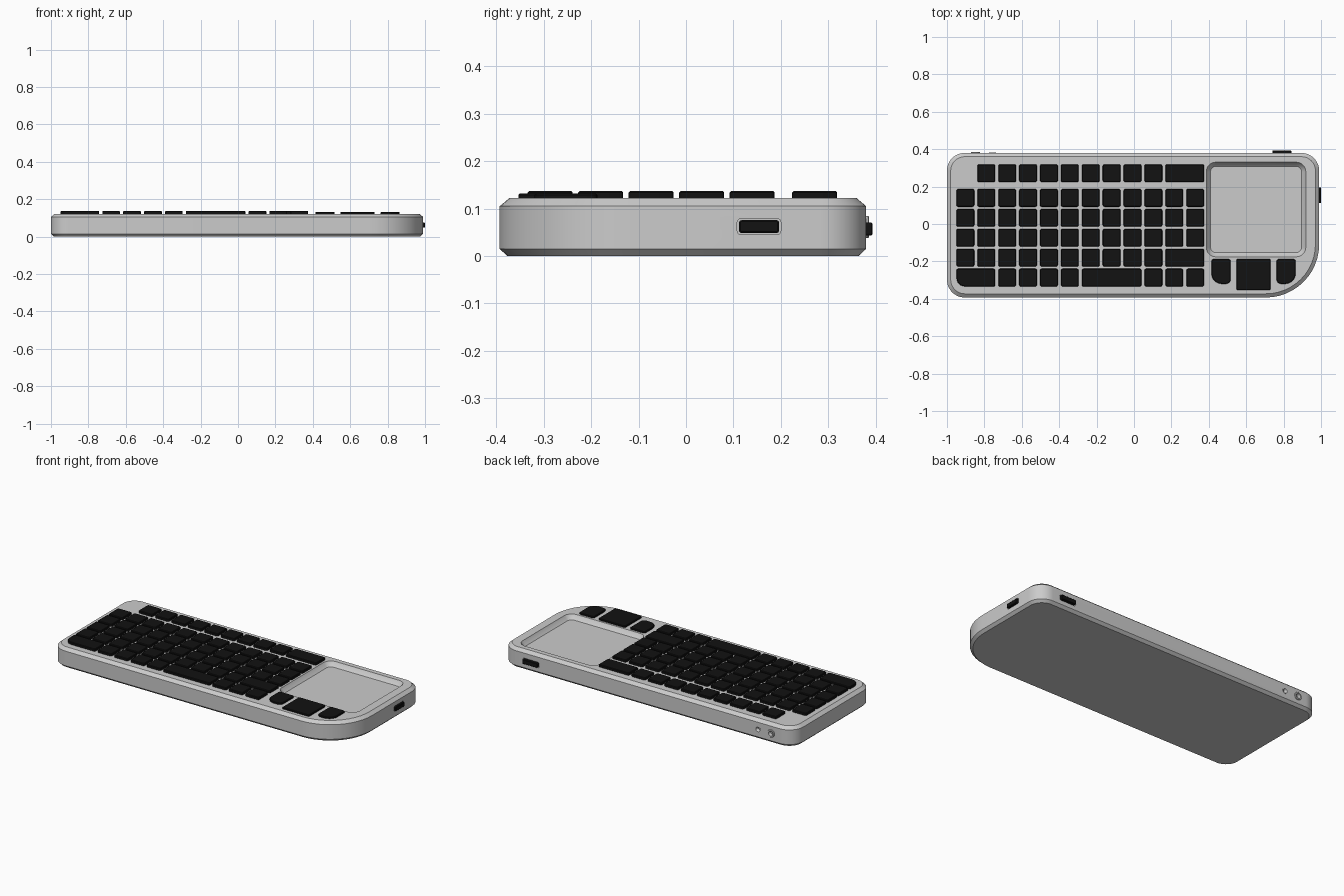
import bpy, bmesh
from math import sin, cos, pi, radians
from mathutils import Matrix, Euler

if "Cube" in bpy.data.objects:
    bpy.data.objects.remove(bpy.data.objects["Cube"])

black = bpy.data.materials.new("black_plastic")
black.diffuse_color = (0.006, 0.006, 0.006, 1)
black.use_nodes = True
black.node_tree.nodes["Principled BSDF"].inputs["Base Color"].default_value = black.diffuse_color


def outline(x0, x1, y0, y1, radii, seg):
    # radii order: front-left, front-right, back-right, back-left
    signs = [(1, 1), (-1, 1), (-1, -1), (1, -1)]
    corners = [(x0, y0), (x1, y0), (x1, y1), (x0, y1)]
    pts = []
    for i, ((cx, cy), (sx, sy), r) in enumerate(zip(corners, signs, radii)):
        for k in range(seg + 1):
            a = pi + i * pi / 2 + k * pi / 2 / seg
            pts.append((cx + sx * r + r * cos(a), cy + sy * r + r * sin(a)))
    return pts


def solid(name, rect, layers, radii, seg=4, mat=None, matrix=Matrix()):
    """Loft a rounded rectangle through (inset, height) layers and cap both ends."""
    x0, x1, y0, y1 = rect
    if not isinstance(radii, tuple):
        radii = (radii,) * 4
    bm = bmesh.new()
    rings = []
    for d, z in layers:
        rr = [max(r - d, 0.001) for r in radii]
        pts = outline(x0 + d, x1 - d, y0 + d, y1 - d, rr, seg)
        rings.append([bm.verts.new((x, y, z)) for x, y in pts])
    n = len(rings[0])
    for a, b in zip(rings, rings[1:]):
        for i in range(n):
            j = (i + 1) % n
            bm.faces.new((a[i], a[j], b[j], b[i]))
    bm.faces.new(rings[0][::-1])
    bm.faces.new(rings[-1])
    bm.transform(matrix)
    bmesh.ops.recalc_face_normals(bm, faces=bm.faces)
    me = bpy.data.meshes.new(name)
    bm.to_mesh(me)
    bm.free()
    ob = bpy.data.objects.new(name, me)
    bpy.context.collection.objects.link(ob)
    if mat:
        me.materials.append(mat)
    return ob


def centred(w, h):
    return (-w / 2, w / 2, -h / 2, h / 2)


# Places local z pointing out of the right or back wall
def right_wall(y, z):
    return Matrix.Translation((0.99, y, z)) @ Euler((pi / 2, 0, pi / 2)).to_matrix().to_4x4()


def back_wall(x, z):
    return Matrix.Translation((x, 0.38, z)) @ Euler((pi / 2, 0, pi)).to_matrix().to_4x4()


# Body shell with chamfered rims and one large front-right corner
body = solid("body_shell", (-1, 0.99, -0.393, 0.38),
             [(0.016, 0), (0, 0.015), (0, 0.105), (0.02, 0.122)],
             (0.095, 0.285, 0.095, 0.095), seg=12)

# Touchpad recess, port slots and jack holes cut from the body
cutters = [
    solid("touchpad_cutter", (0.383, 0.922, -0.179, 0.334),
          [(0.026, 0.096), (0.022, 0.1), (0.005, 0.118), (0, 0.13)], 0.055, seg=8),
    solid("right_port_cutter", centred(0.092, 0.034), [(0, -0.012), (0, 0.03)], 0.008,
          matrix=right_wall(0.154, 0.062)),
    solid("back_port_cutter", centred(0.11, 0.034), [(0, -0.012), (0, 0.03)], 0.008,
          matrix=back_wall(0.791, 0.057)),
    solid("large_jack_cutter", centred(0.045, 0.045), [(0, -0.02), (0, 0.03)], 0.0225, seg=6,
          matrix=back_wall(-0.847, 0.061)),
    solid("small_jack_cutter", centred(0.035, 0.035), [(0, -0.02), (0, 0.03)], 0.0175, seg=6,
          matrix=back_wall(-0.757, 0.061)),
]
bpy.context.view_layer.objects.active = body
for c in cutters:
    c.hide_render = True
    m = body.modifiers.new(c.name, 'BOOLEAN')
    m.operation, m.solver, m.object = 'DIFFERENCE', 'EXACT', c
    bpy.ops.object.modifier_apply(modifier=m.name)
for c in cutters:
    bpy.data.objects.remove(c)

# Ports and jacks
solid("right_port", centred(0.084, 0.027), [(0, -0.014), (0, 0.007), (0.003, 0.01)], 0.005,
      mat=black, matrix=right_wall(0.154, 0.062))
solid("back_switch", centred(0.1, 0.027), [(0, -0.014), (0, 0.011), (0.002, 0.013)], 0.005,
      mat=black, matrix=back_wall(0.791, 0.057))
solid("large_jack_ring", centred(0.047, 0.047),
      [(0, -0.019), (0, 0.004), (0.002, 0.006), (0.009, 0.006), (0.011, -0.015)],
      0.0235, seg=6, matrix=back_wall(-0.847, 0.061))
solid("small_jack_ring", centred(0.036, 0.036),
      [(0, -0.019), (0, 0.001), (0.004, 0.001), (0.012, -0.015)],
      0.018, seg=6, matrix=back_wall(-0.757, 0.061))

# Keyboard: each row lists (first column, column span)
PITCH, SIZE, LEFT = 0.1117, 0.095, -0.949
single = [(c, 1) for c in range(12)]
rows = [
    (0.224, single[1:10] + [(10, 2)]),
    (0.092, single),
    (-0.0145, single),
    (-0.121, single),
    (-0.2275, single[:10] + [(10, 2)]),
    (-0.334, [(0, 2)] + single[2:6] + [(6, 3)] + single[9:]),
]
key_layers = [(0, 0.112), (0, 0.134), (0.003, 0.137)]
for r, (y, keys) in enumerate(rows):
    for c, span in keys:
        x = LEFT + c * PITCH
        front_left = 0.045 if (r, c) == (5, 0) else 0.009
        solid(f"key_row{r + 1}_col{c + 1}", (x, x + (span - 1) * PITCH + SIZE, y, y + SIZE),
              key_layers, (front_left, 0.009, 0.009, 0.009), seg=3, mat=black)

# Pointer buttons below the touchpad
button_layers = [(0, 0.112), (0, 0.129), (0.003, 0.132)]
solid("left_button", (0.414, 0.517, -0.32, -0.188), button_layers,
      (0.055, 0.025, 0.012, 0.012), seg=5, mat=black)
solid("middle_button", (0.547, 0.731, -0.353, -0.187), button_layers, 0.01, seg=5, mat=black)
solid("right_button", (0.762, 0.864, -0.32, -0.188), button_layers,
      (0.025, 0.055, 0.012, 0.012), seg=5, mat=black)

# Smooth rounded corners, keep hard edges
bpy.ops.object.select_all(action='SELECT')
bpy.ops.object.shade_smooth_by_angle(angle=radians(30))
